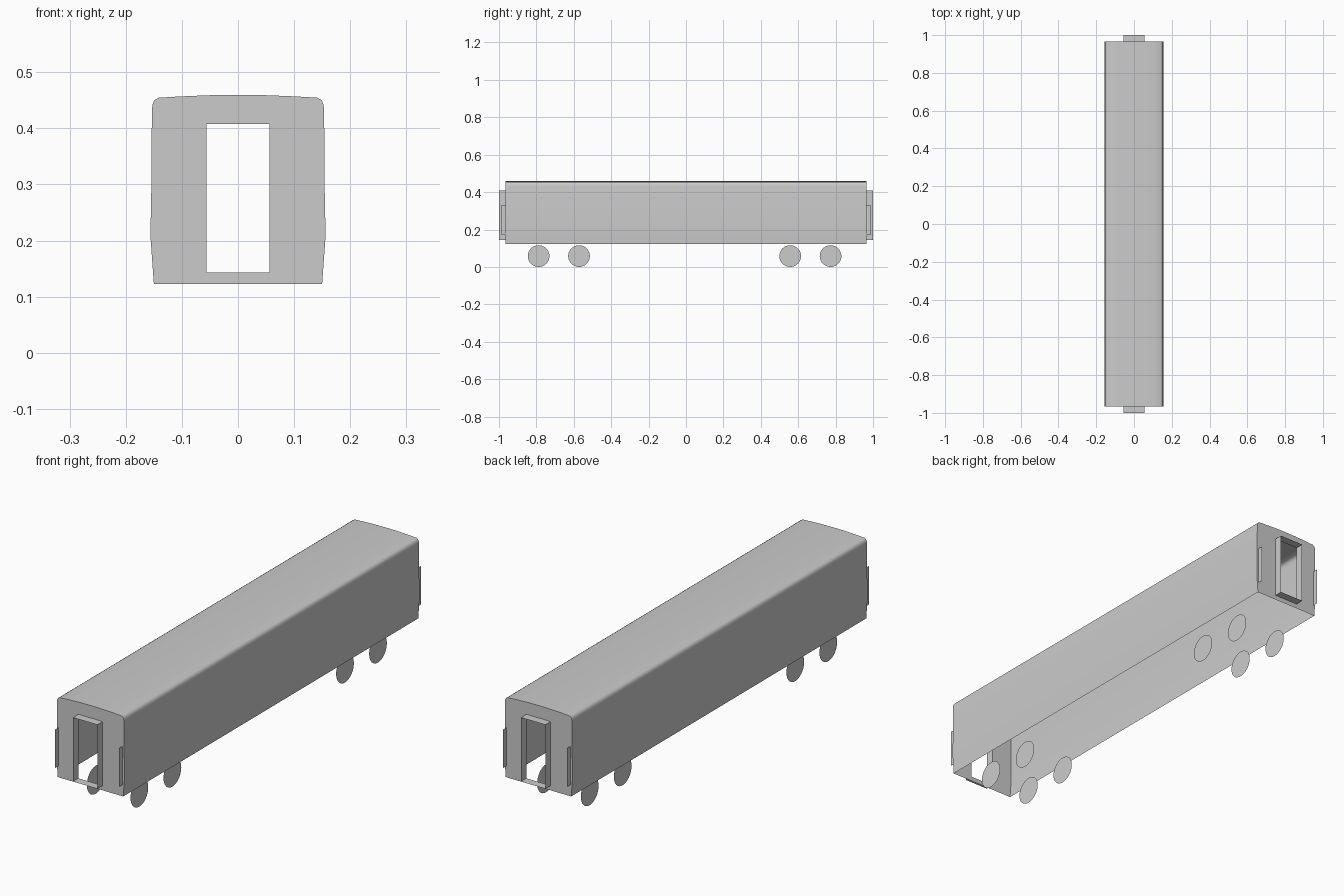
import bpy, bmesh, math

if "Cube" in bpy.data.objects:
    bpy.data.objects.remove(bpy.data.objects["Cube"])

# Half cross-section of the car body, right side, bottom to roof centre (x, z)
HALF = [(0.150, 0.123), (0.1555, 0.20), (0.1555, 0.24), (0.1545, 0.29), (0.1535, 0.43),
        (0.1525, 0.442), (0.149, 0.450), (0.142, 0.4545), (0.10, 0.457), (0.05, 0.459)]
PROFILE = HALF + [(0, 0.4595)] + [(-x, z) for x, z in reversed(HALF)]
DOOR = [(0.056, 0.143), (0.056, 0.408), (-0.056, 0.408), (-0.056, 0.143)]
END = 0.965


def finish(name, bm, smooth=False):
    mesh = bpy.data.meshes.new(name)
    bm.to_mesh(mesh)
    bm.free()
    obj = bpy.data.objects.new(name, mesh)
    bpy.context.collection.objects.link(obj)
    if smooth:
        bpy.ops.object.select_all(action='DESELECT')
        obj.select_set(True)
        bpy.context.view_layer.objects.active = obj
        bpy.ops.object.shade_smooth_by_angle(angle=math.radians(40))
    return obj


def sweep(name, pts, y0, y1, closed=False, smooth=False):
    """Sheet made by sweeping an (x, z) outline along y."""
    bm = bmesh.new()
    a = [bm.verts.new((x, y0, z)) for x, z in pts]
    b = [bm.verts.new((x, y1, z)) for x, z in pts]
    n = len(pts)
    for i in range(n if closed else n - 1):
        j = (i + 1) % n
        bm.faces.new((a[i], b[i], b[j], a[j]))
    return finish(name, bm, smooth)


def end_wall(name, y):
    """Flat end panel with a door opening."""
    bm = bmesh.new()
    edges = []
    for loop in (PROFILE, DOOR):
        vs = [bm.verts.new((x, y, z)) for x, z in loop]
        edges += [bm.edges.new((vs[i - 1], vs[i])) for i in range(len(vs))]
    bmesh.ops.triangle_fill(bm, use_beauty=True, use_dissolve=False, edges=edges)
    bm.normal_update()
    wrong = [f for f in bm.faces if f.normal.y * y < 0]
    bmesh.ops.reverse_faces(bm, faces=wrong)
    return finish(name, bm)


def side_plate(name, x, pts):
    """Flat plate in the y-z plane, facing away from the centre line."""
    bm = bmesh.new()
    f = bm.faces.new([bm.verts.new((x, y, z)) for y, z in pts])
    f.normal_update()
    if f.normal.x * x < 0:
        f.normal_flip()
    return finish(name, bm)


# Sides and roof, open underneath
sweep("body_shell", PROFILE, -END, END, smooth=True)

for s, label in ((-1, "front"), (1, "back")):
    # End wall, gangway tube and corner handrails
    end_wall(label + "_end_wall", s * END)
    y0, y1 = sorted((s * END, s * 1.0))
    sweep(label + "_gangway", DOOR, y0, y1, closed=True)
    y0, y1 = s * END, s * 0.987
    for side, x in (("left", -0.146), ("right", 0.146)):
        side_plate(f"{label}_{side}_handrail", x,
                   [(y0, 0.17), (y1, 0.17), (y1, 0.33), (y0, 0.33)])

# Wheels: thin discs in two bogies
R = 0.058
for i, yc in enumerate((-0.788, -0.572, 0.557, 0.773)):
    circle = [(yc + R * math.cos(k * math.tau / 32), R + R * math.sin(k * math.tau / 32))
              for k in range(32)]
    for side, x in (("left", -0.10), ("right", 0.10)):
        side_plate(f"{side}_wheel_{i + 1}", x, circle)
